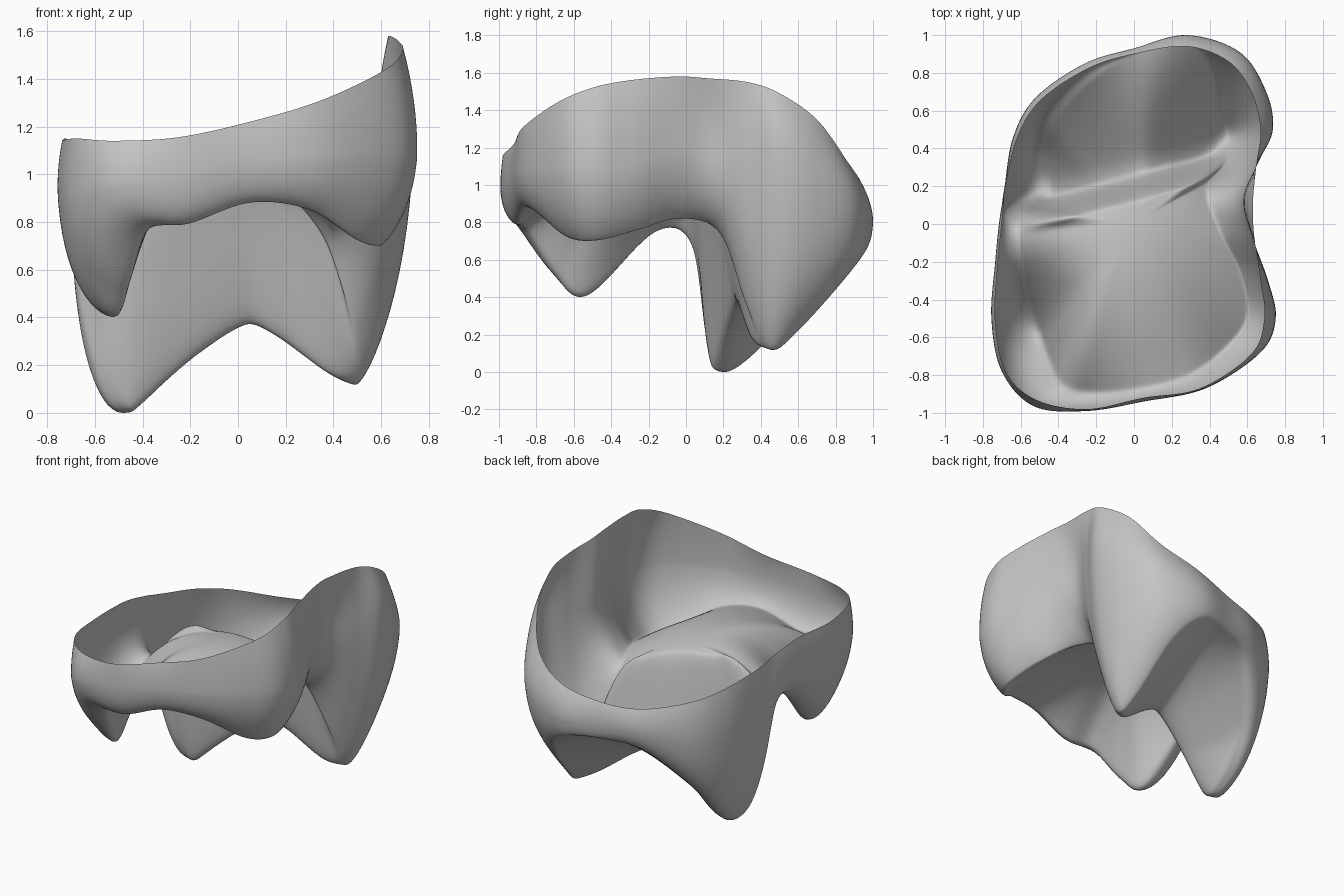
import bpy, bmesh, math
from mathutils import Vector

cube = bpy.data.objects.get("Cube")
if cube:
    bpy.data.objects.remove(cube)

# Open upper rim, counter-clockwise from the right-hand rear cusp
RIM = [(-.68, .2, 1.07), (-.69, .1, 1.095), (-.70, 0, 1.12), (-.72, -.2, 1.15),
       (-.735, -.5, 1.14), (-.68, -.78, 1.15), (-.52, -.93, 1.14), (-.25, -.98, 1.155),
       (.05, -.92, 1.22), (.35, -.87, 1.31), (.62, -.69, 1.44), (.69, -.5, 1.52),
       (.67, -.3, 1.56), (.635, -.05, 1.58), (.63, .12, 1.57), (.65, .33, 1.55),
       (.67, .5, 1.49), (.62, .7, 1.35), (.5, .86, 1.13), (.28, .94, 1.0),
       (0, .90, .93), (-.25, .82, .92), (-.5, .65, .97), (-.62, .45, 1.02)]
# Widest line of the wall
BULGE = [(-.685, .2, .75), (-.70, .1, .82), (-.715, 0, .95), (-.735, -.2, .95),
         (-.755, -.5, .95), (-.70, -.78, .93), (-.53, -.965, .97), (-.25, -.99, 1.0),
         (.05, -.94, 1.05), (.38, -.87, 1.08), (.67, -.68, 1.1), (.75, -.5, 1.1),
         (.71, -.3, 1.1), (.62, -.05, 1.2), (.58, .14, 1.15), (.66, .33, 1.15),
         (.735, .5, 1.2), (.70, .7, 1.05), (.56, .91, .9), (.28, 1.0, .8),
         (0, .93, .8), (-.26, .85, .78), (-.52, .67, .75), (-.64, .46, .75)]
# Lower crest running over the four cusps
CREST = [(-.49, .2, 0), (-.53, .115, .14), (-.59, .045, .67), (-.6, -.16, .75),
         (-.51, -.53, .40), (-.46, -.70, .52), (-.38, -.85, .76), (-.2, -.89, .79),
         (.05, -.86, .88), (.3, -.79, .85), (.5, -.64, .72), (.6, -.48, .70),
         (.56, -.25, .76), (.45, -.03, .82), (.38, .185, .74), (.48, .32, .36),
         (.5, .45, .12), (.46, .6, .22), (.4, .85, .5), (.25, .96, .66),
         (0, .89, .68), (-.22, .77, .62), (-.42, .55, .35), (-.48, .36, .10)]
SUB = 10


def closed_spline(points):
    """Smooth closed loop through the points."""
    p = [Vector(q) for q in points]
    n, out = len(p), []
    for i in range(n):
        a, b, c, d = p[i - 1], p[i], p[(i + 1) % n], p[(i + 2) % n]
        for k in range(SUB):
            t = k / SUB
            out.append(.5 * (2 * b + (c - a) * t + (2 * a - 5 * b + 4 * c - d) * t ** 2
                             + (3 * b - a - 3 * c + d) * t ** 3))
    return out


def chewing_height(x, y):
    """Front dome, steep step, then a notched blade sloping up to the back."""
    dome = 1.03 - .7 * ((x + .1) ** 2 + .6 * (y + .2) ** 2)
    behind = y - .32 - .26 * x
    d = abs(x - .05)
    notch = d * d / (d + .08)
    rise = .5 * (behind + math.sqrt(behind * behind + .004))
    blade = max(.02, .36 - .8 * notch) + .75 * rise
    t = min(1, max(0, (behind + .2) / .14))
    t = t * t * (3 - 2 * t)
    return dome * (1 - t) + blade * t


rim, bulge, crest = map(closed_spline, (RIM, BULGE, CREST))
rows = []
# Upper wall: rim to widest line
for k in range(8):
    u = k / 8
    e = 1 - (1 - u) ** 2
    rows.append([Vector((r.x + (b.x - r.x) * e, r.y + (b.y - r.y) * e,
                         r.z + (b.z - r.z) * u)) for r, b in zip(rim, bulge)])
# Lower wall: rounds under to the crest, with a straighter taper on the left side
for k in range(17):
    a = math.pi / 2 * k / 16
    row = []
    for b, q in zip(bulge, crest):
        c = max(0, math.cos(a)) ** (1 + max(0, q.x))
        row.append(Vector((q.x + (b.x - q.x) * c, q.y + (b.y - q.y) * c,
                           b.z + (q.z - b.z) * math.sin(a))))
    rows.append(row)
# Chewing surface: shrinking rings that follow the height rule
RINGS = 64
for k in range(1, RINGS):
    s = 1 - k / RINGS
    ring = []
    for q in crest:
        fix = (q.z - chewing_height(q.x, q.y)) * s ** 4
        ring.append(Vector((q.x * s, q.y * s, chewing_height(q.x * s, q.y * s) + fix)))
    rows.append(ring)

bm = bmesh.new()
grid = [[bm.verts.new(v) for v in row] for row in rows]
n = len(rim)
for top, low in zip(grid, grid[1:]):
    for i in range(n):
        j = (i + 1) % n
        bm.faces.new((top[i], low[i], low[j], top[j]))
middle = bm.verts.new((0, 0, chewing_height(0, 0)))
for i in range(n):
    bm.faces.new((grid[-1][i], middle, grid[-1][(i + 1) % n]))

# Soften the blends and rest the lowest cusp on the ground
inner = [v for row in grid[10:] for v in row]
for _ in range(5):
    bmesh.ops.smooth_vert(bm, verts=inner, factor=.4,
                          use_axis_x=True, use_axis_y=True, use_axis_z=True)
floor = min(v.co.z for v in bm.verts)
for v in bm.verts:
    if v.co.z < .7:
        v.co.z -= floor * (1 - v.co.z / .7)
mesh = bpy.data.meshes.new("crown_shell")
bm.to_mesh(mesh)
bm.free()

mat = bpy.data.materials.new("plain grey")
mat.use_nodes = True
grey = (.56, .56, .56, 1)
mat.diffuse_color = grey
bsdf = next(m for m in mat.node_tree.nodes if m.type == "BSDF_PRINCIPLED")
bsdf.inputs["Base Color"].default_value = grey
mesh.materials.append(mat)

crown = bpy.data.objects.new("crown_shell", mesh)
bpy.context.collection.objects.link(crown)
bpy.context.view_layer.objects.active = crown
crown.select_set(True)
bpy.ops.object.shade_smooth_by_angle(angle=math.radians(80))
